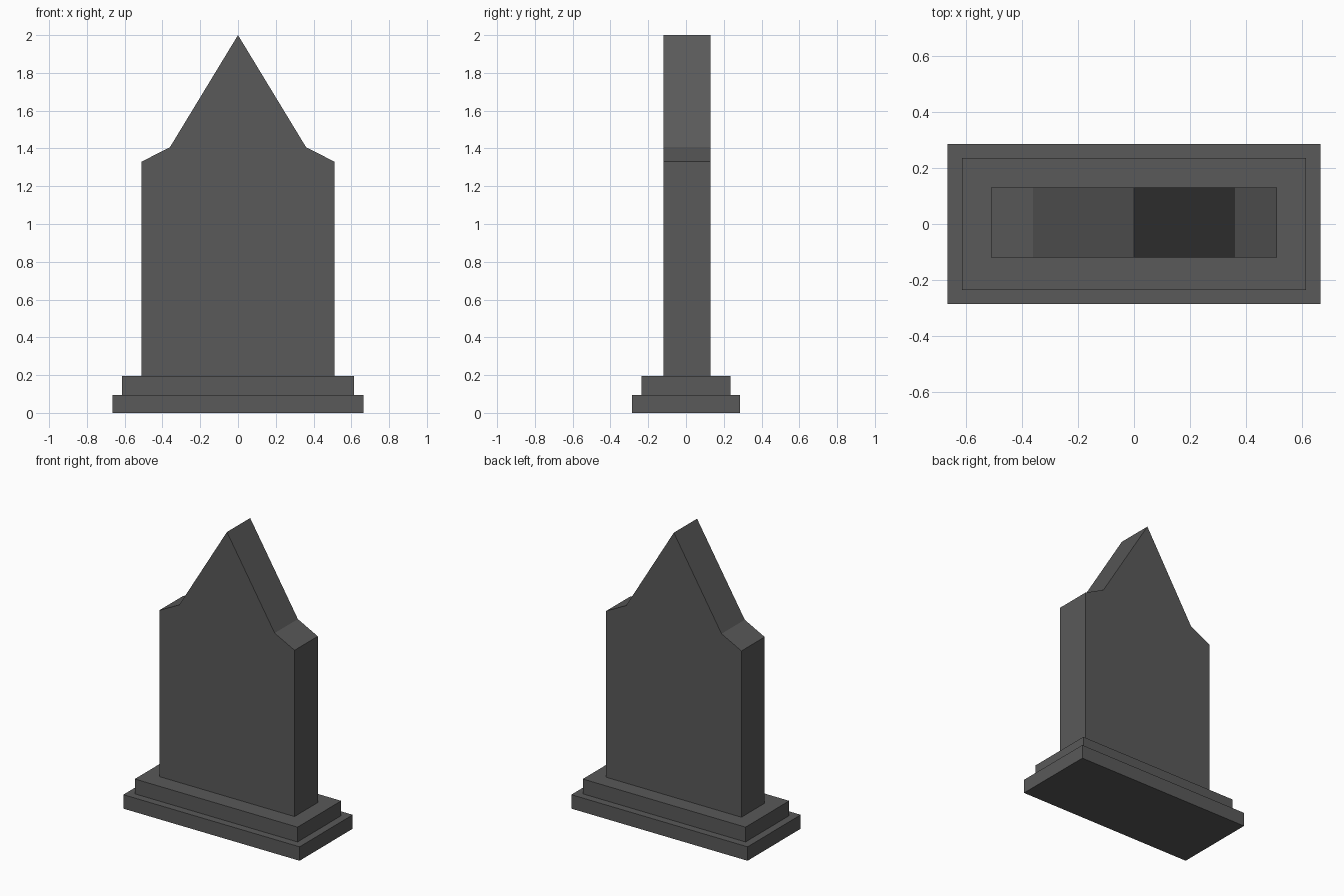
import bpy
import bmesh

cube = bpy.data.objects.get("Cube")
if cube:
    bpy.data.objects.remove(cube, do_unlink=True)

# Single dark stone colour
stone = bpy.data.materials.new("dark grey stone")
stone.use_nodes = True
colour = (0.1, 0.1, 0.1, 1.0)
stone.diffuse_color = colour
stone.node_tree.nodes["Principled BSDF"].inputs["Base Color"].default_value = colour


def extrude_profile(name, right_half, front, back):
    """Mirror a half outline of (x, z) points across x = 0 and extrude it along y."""
    mirrored = [(-x, z) for x, z in reversed(right_half) if x > 0]
    bm = bmesh.new()
    face = bm.faces.new([bm.verts.new((x, front, z)) for x, z in right_half + mirrored])
    result = bmesh.ops.extrude_face_region(bm, geom=[face])
    moved = [v for v in result["geom"] if isinstance(v, bmesh.types.BMVert)]
    bmesh.ops.translate(bm, verts=moved, vec=(0, back - front, 0))
    bmesh.ops.recalc_face_normals(bm, faces=bm.faces)
    mesh = bpy.data.meshes.new(name)
    bm.to_mesh(mesh)
    bm.free()
    mesh.materials.append(stone)
    obj = bpy.data.objects.new(name, mesh)
    bpy.context.collection.objects.link(obj)
    return obj


def step(name, half_width, half_depth, bottom, top):
    return extrude_profile(name, [(half_width, bottom), (half_width, top)],
                           -half_depth, half_depth)


# Stepped plinth
step("lower_step", 0.665, 0.286, 0, 0.095)
step("upper_step", 0.614, 0.235, 0.095, 0.196)

# Upright slab with sloping shoulders and a pointed gable
extrude_profile("headstone_slab",
                [(0.51, 0.196), (0.51, 1.33), (0.36, 1.407), (0, 2)],
                -0.119, 0.131)
